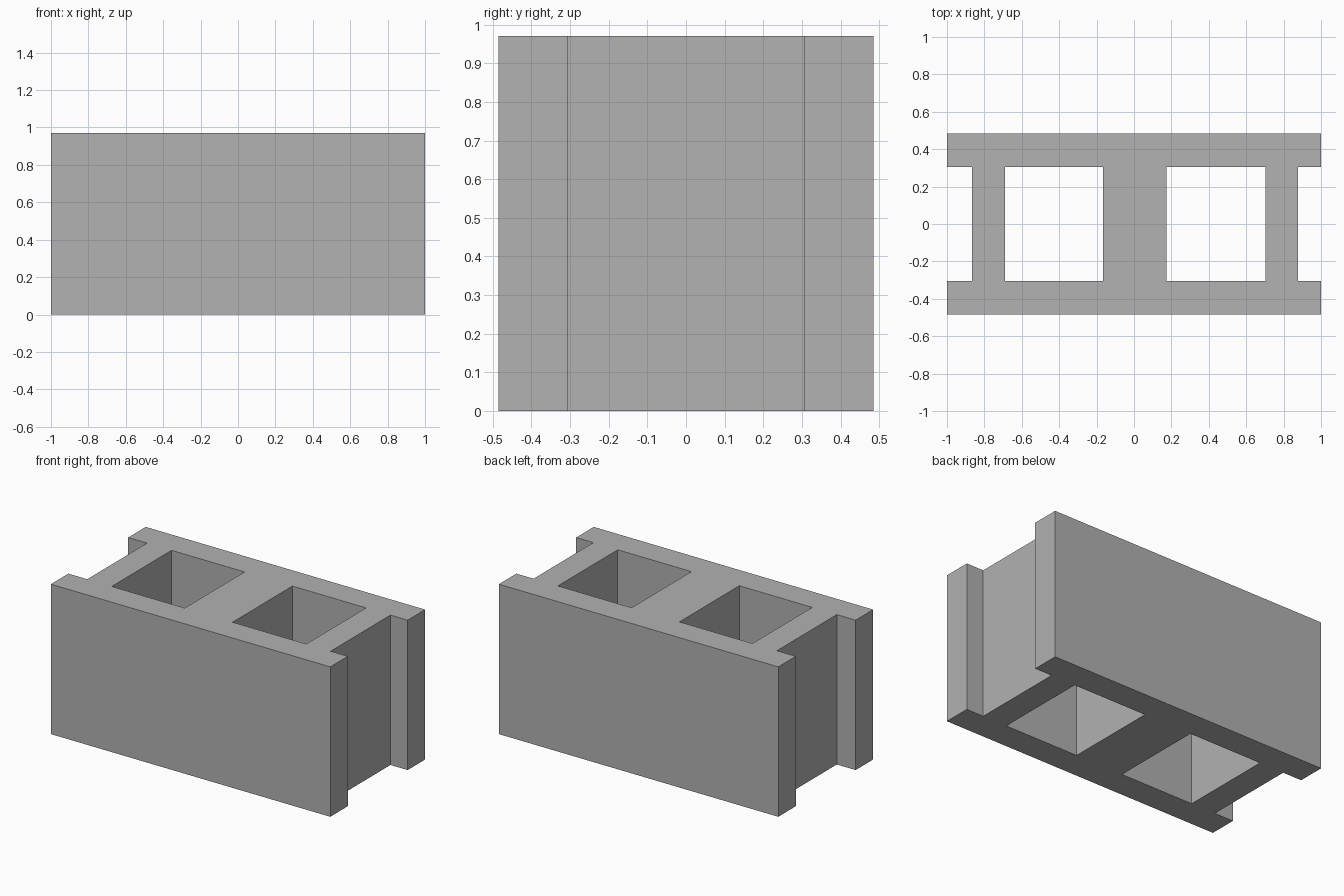
import bpy
import bmesh

cube = bpy.data.objects.get("Cube")
if cube:
    bpy.data.objects.remove(cube, do_unlink=True)

HEIGHT = 0.97
# Cut lines across the block: ends, webs and openings; then the face shells
XS = [-1.0, -0.865, -0.69, -0.167, 0.175, 0.703, 0.877, 1.0]
YS = [-0.485, -0.306, 0.306, 0.485]
OPEN_COLUMNS = {0, 2, 4, 6}  # end notches and the two cores

# Concrete material
concrete = bpy.data.materials.new("concrete_grey")
concrete.use_nodes = True
grey = (0.445, 0.445, 0.445, 1.0)
concrete.diffuse_color = grey
bsdf = next(n for n in concrete.node_tree.nodes if n.type == "BSDF_PRINCIPLED")
bsdf.inputs["Base Color"].default_value = grey
bsdf.inputs["Roughness"].default_value = 0.9

# Plan of the block: full-length shells joined by three webs
bm = bmesh.new()
grid = [[bm.verts.new((x, y, 0)) for y in YS] for x in XS]
for i in range(len(XS) - 1):
    for j in range(len(YS) - 1):
        if j == 1 and i in OPEN_COLUMNS:
            continue
        bm.faces.new((grid[i][j], grid[i + 1][j], grid[i + 1][j + 1], grid[i][j + 1]))

# Raise the plan into a solid, keeping the base
base = bm.faces[:]
raised = bmesh.ops.extrude_face_region(bm, geom=base, use_keep_orig=True)
top = [v for v in raised["geom"] if isinstance(v, bmesh.types.BMVert)]
bmesh.ops.translate(bm, verts=top, vec=(0, 0, HEIGHT))
bmesh.ops.recalc_face_normals(bm, faces=bm.faces[:])

mesh = bpy.data.meshes.new("concrete_block")
bm.to_mesh(mesh)
bm.free()
mesh.materials.append(concrete)
block = bpy.data.objects.new("concrete_block", mesh)
bpy.context.collection.objects.link(block)
